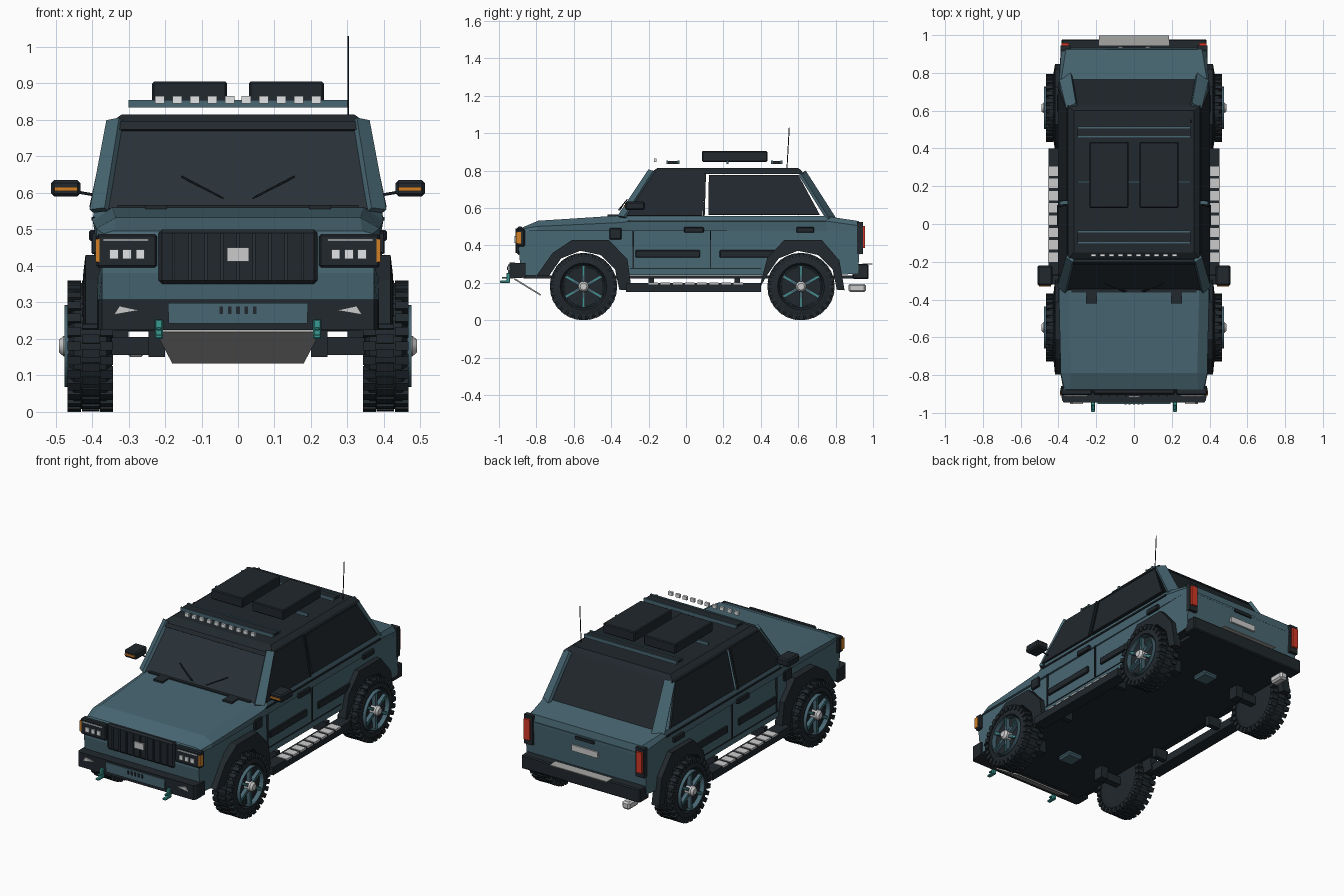
import bpy, bmesh, math
from mathutils import Vector, Matrix

if "Cube" in bpy.data.objects:
    bpy.data.objects.remove(bpy.data.objects["Cube"])


def material(name, r, g, b):
    m = bpy.data.materials.new(name)
    m.use_nodes = True
    m.diffuse_color = (r, g, b, 1)
    m.node_tree.nodes["Principled BSDF"].inputs["Base Color"].default_value = (r, g, b, 1)
    return m


PAINT = material("blue grey paint", .064, .134, .168)
BLACK = material("black plastic", .015, .021, .026)
GLASS = material("dark glass", .021, .031, .040)
SILVER = material("silver", .6, .6, .6)
WHITE = material("white lamp", .8, .82, .84)
GREY = material("skid grey", .38, .38, .37)
TEAL = material("bright teal", .04, .32, .29)
ORANGE = material("amber lamp", .65, .22, .02)
RED = material("red lamp", .65, .04, .02)


def finish(name, bm, mat, mirror=False, bevel=0, smooth=False):
    if mirror:
        copy = bmesh.ops.duplicate(bm, geom=bm.verts[:] + bm.edges[:] + bm.faces[:])["geom"]
        for v in copy:
            if isinstance(v, bmesh.types.BMVert):
                v.co.x *= -1
    bmesh.ops.recalc_face_normals(bm, faces=bm.faces)
    me = bpy.data.meshes.new(name)
    bm.to_mesh(me)
    bm.free()
    me.materials.append(mat)
    ob = bpy.data.objects.new(name, me)
    bpy.context.collection.objects.link(ob)
    if smooth:
        me.polygons.foreach_set("use_smooth", [True] * len(me.polygons))
        me.set_sharp_from_angle(angle=math.radians(35))
    if bevel:
        mod = ob.modifiers.new("bevel", "BEVEL")
        mod.width, mod.segments = bevel, 1
    return ob


def add_box(bm, b, rot=None):
    """b = x0, x1, y0, y1, z0, z1"""
    c = Vector(((b[0] + b[1]) / 2, (b[2] + b[3]) / 2, (b[4] + b[5]) / 2))
    s = Matrix.Diagonal((b[1] - b[0], b[3] - b[2], b[5] - b[4], 1))
    bmesh.ops.create_cube(bm, size=1, matrix=(rot or Matrix()) @ Matrix.Translation(c) @ s)


def boxes(name, mat, *bounds, **kw):
    bm = bmesh.new()
    for b in bounds:
        add_box(bm, b)
    return finish(name, bm, mat, **kw)


def loft(name, mat, *rings, **kw):
    """Skin a row of matching rings and cap both ends"""
    bm = bmesh.new()
    rows = [[bm.verts.new(p) for p in r] for r in rings]
    bm.faces.new(rows[0])
    bm.faces.new(rows[-1])
    for a, b in zip(rows, rows[1:]):
        for i in range(len(a)):
            j = (i + 1) % len(a)
            bm.faces.new((a[i], a[j], b[j], b[i]))
    return finish(name, bm, mat, **kw)


def plate(name, mat, pts, thick, **kw):
    p = [Vector(q) for q in pts]
    n = (p[1] - p[0]).cross(p[2] - p[0]).normalized() * thick
    return loft(name, mat, p, [q + n for q in p], **kw)


def sym(half):
    """Closed ring from its +x half"""
    return half + [(-x, y, z) for x, y, z in reversed(half)]


def tube(name, mat, a, b, r, n=12, **kw):
    a, b = Vector(a), Vector(b)
    m = Matrix.Translation((a + b) / 2) @ (b - a).to_track_quat("Z", "Y").to_matrix().to_4x4()
    bm = bmesh.new()
    bmesh.ops.create_cone(bm, cap_ends=True, segments=n, radius1=r, radius2=r,
                          depth=(b - a).length, matrix=m)
    return finish(name, bm, mat, smooth=n > 8, **kw)


AXLES = (-.548, .615)
HUB_Z = .18


def arc(r, start, end, n=6):
    """Points (y, z) around a wheel centre, front to back"""
    angles = [math.radians(start + (end - start) * i / (n - 1)) for i in range(n)]
    return [(r * math.cos(a), r * math.sin(a)) for a in angles]


# Lower hull with open wheel arches, narrowed at the nose
hull = [(-.88, .24)] + [(c + y, HUB_Z + z) for c in AXLES for y, z in arc(.197, 162, 18)]
hull += [(.92, .25), (.935, .49), (-.885, .48), (-.895, .38)]
body = loft("body_hull", PAINT,
            *[[(s * (.372 if y < -.87 else .388), y, z) for y, z in hull] for s in (-1, 1)])
body.data.materials.append(BLACK)
for f in body.data.polygons:
    if abs(f.normal.x) < .5 and f.center.z < .4 and abs(f.center.y) < .87:
        f.material_index = 1

# Chamfered bonnet, shoulders and rear deck, lofted front to back
loft("body_shoulder", PAINT, *[sym([(xb, yb, .478), (xs, yt, zs), (xt, yt, zt)])
     for xb, yb, xs, yt, zs, zt, xt in ((.372, -.885, .368, -.875, .488, .496, .34),
                                        (.388, -.8, .388, -.79, .502, .532, .335),
                                        (.39, -.35, .398, -.35, .522, .56, .345),
                                        (.39, -.3, .398, -.3, .53, .556, .393),
                                        (.39, .75, .396, .75, .53, .556, .388),
                                        (.388, .935, .385, .925, .505, .53, .36))])
boxes("floor_pan", BLACK, (-.337, .337, -.87, .92, .222, .24))
boxes("bonnet_hinges", BLACK, (.195, .255, -.42, -.36, .548, .566), mirror=True)
boxes("cowl_strip", BLACK, (-.33, .33, -.362, -.345, .55, .566))

# Cabin: separate panes, pillars and roof
plate("windscreen", GLASS, sym([(.365, -.345, .552), (.325, -.185, .785)]), .008)
plate("windscreen_trim", BLACK, sym([(.328, -.203, .768), (.325, -.19, .79)]), .012)
plate("rear_window", BLACK, sym([(.365, .765, .552), (.325, .625, .785)]), .008)
plate("front_pillars", PAINT, [(.355, -.355, .55), (.396, -.32, .545), (.35, -.165, .79),
                               (.315, -.19, .797)], .018, mirror=True)
plate("rear_pillars", PAINT, [(.335, .8, .55), (.396, .765, .545), (.36, .615, .785),
                              (.308, .64, .8)], .018, mirror=True)
plate("front_door_glass", BLACK, [(.39, -.315, .557), (.39, .088, .557), (.342, .1, .785),
                                  (.342, -.185, .785)], .012, mirror=True)
plate("rear_door_glass", BLACK, [(.39, .12, .562), (.39, .715, .562), (.342, .6, .775),
                                 (.342, .122, .775)], .012, mirror=True)
plate("door_pillar_trim", BLACK, [(.396, .09, .557), (.396, .1, .557), (.348, .107, .785),
                                  (.348, .097, .785)], .012, mirror=True)
loft("roof", BLACK, sym([(.352, -.195, .782), (.352, .63, .782)]),
     sym([(.345, -.18, .796), (.345, .62, .796)]),
     sym([(.318, -.15, .815), (.318, .6, .815)]))
for s in (-1, 1):
    tube("wiper", BLACK, (s * .155, -.315, .645), (s * .05, -.36, .59), .003, 6)
    tube("wiper_arm", BLACK, (s * .14, -.325, .635), (s * .04, -.355, .585), .002, 6)

# Roof rack, lamps and cargo boxes
boxes("rack_rails", PAINT, *[(-.3, .3, y, y + .01, .834, .854)
                             for y in (-.105, -.045, .217, .455, .505)])
boxes("rack_slats", BLACK, (-.298, .298, -.095, -.045, .836, .85),
      (-.298, .298, .465, .505, .836, .85))
boxes("cargo_boxes", BLACK, (.03, .235, .085, .435, .847, .905), mirror=True, bevel=.005)
boxes("roof_lamps", WHITE, *[(x * .048 + .01, x * .048 + .036, -.172, -.158, .845, .865)
                             for x in range(5)], mirror=True)
tube("aerial", BLACK, (.302, .54, .815), (.302, .552, 1.03), .0025, 6)

# Front end
boxes("grille", BLACK, (-.218, .218, -.905, -.87, .35, .5), bevel=.01)
boxes("grille_slats", GLASS, *[(x * .044 - .004, x * .044 + .004, -.912, -.9, .36, .49)
                               for x in range(-4, 5)])
boxes("grille_plate", SILVER, (-.03, .03, -.918, -.91, .412, .45))
boxes("headlamp_housings", BLACK, (.222, .388, -.905, -.862, .395, .487), mirror=True, bevel=.006)
boxes("headlamps", WHITE, *[(x, x + .024, -.912, -.9, .418, .444) for x in (.256, .292, .328)],
      (.245, .37, -.91, -.9, .468, .473), mirror=True)
boxes("indicators", ORANGE, (.38, .391, -.908, -.882, .41, .473), mirror=True)
loft("front_bumper", BLACK, sym([(.372, -.945, .224), (.382, -.93, .224), (.386, -.858, .228)]),
     sym([(.372, -.945, .308), (.382, -.93, .308), (.386, -.858, .305)]))
plate("bumper_panel", PAINT, [(-.19, -.944, .242), (.19, -.944, .242), (.192, -.944, .298),
                              (-.192, -.944, .298)], .008)
boxes("bumper_slits", BLACK, *[(x * .023 - .005, x * .023 + .005, -.956, -.95, .268, .288)
                               for x in range(-2, 3)])
plate("fog_lamps", SILVER, [(.27, -.945, .278), (.34, -.945, .266), (.325, -.945, .29)], .008,
      mirror=True)
boxes("tow_hooks", TEAL, (.206, .228, -.96, -.94, .2, .253), (.206, .228, -.995, -.945, .2, .212),
      (.21, .224, -.985, -.95, .222, .232), mirror=True, bevel=.003)
plate("skid_plate", GREY, sym([(.225, -.92, .218), (.18, -.78, .132)]), .008)

# Rear end
boxes("rear_bumper", BLACK, (-.385, .385, .89, .977, .22, .3), bevel=.006)
boxes("bumper_step", GREY, (-.185, .185, .945, .998, .297, .302))
boxes("tail_lamp_housings", BLACK, (.335, .39, .915, .945, .355, .525), mirror=True)
boxes("tail_lamps", RED, (.345, .383, .94, .957, .385, .505), mirror=True)
boxes("rear_plate", SILVER, (-.085, .085, .925, .94, .39, .425))
boxes("tailgate_handle", BLACK, (-.06, .06, .928, .942, .465, .482))
boxes("exhaust", SILVER, (-.305, -.255, .868, .962, .15, .195), bevel=.01)

# Door details
boxes("side_mouldings", BLACK, (.385, .4, -.27, .075, .335, .375), (.385, .4, .18, .475, .335, .375),
      mirror=True, bevel=.004)
boxes("door_handles", BLACK, (.388, .408, -.01, .095, .468, .498), (.388, .408, .59, .685, .468, .498),
      mirror=True, bevel=.004)
boxes("wing_vents", BLACK, (.385, .402, -.41, -.345, .432, .492), mirror=True, bevel=.004)
boxes("door_seams", BLACK, (.385, .394, -.285, -.279, .28, .48), (.385, .394, .127, .133, .28, .48),
      (.385, .392, -.3, .4, .275, .28), (.385, .402, -.31, .75, .524, .533), mirror=True)

# Running boards with bright treads on top
boxes("running_boards", BLACK, (.378, .452, -.32, .4, .152, .198), (.3, .39, -.2, -.17, .165, .225),
      (.3, .39, .26, .29, .165, .225), mirror=True)
boxes("board_treads", SILVER, *[(.39, .455, -.2 + i * .065, -.15 + i * .065, .192, .202)
                                for i in range(8)], mirror=True)

# Door mirrors
boxes("mirror_housings", BLACK, (.432, .512, -.325, -.22, .59, .635), mirror=True, bevel=.008)
boxes("mirror_indicators", ORANGE, (.44, .503, -.331, -.32, .605, .616), mirror=True)
for s in (-1, 1):
    tube("mirror_arm", BLACK, (s * .37, -.27, .59), (s * .44, -.27, .602), .004, 6)

# Wheel arch flares, longer behind the front wheel
inner = arc(.192, 162, -5)
outers = ([(-.25, .06), (-.165, .18), (-.06, .25), (.135, .25), (.235, .145), (.258, -.02)],
          [(-.225, -.015), (-.18, .155), (-.088, .25), (.11, .25), (.205, .14), (.233, -.02)])
for c, outer in zip(AXLES, outers):
    bm = bmesh.new()
    rows = [[bm.verts.new((x, c + y, HUB_Z + z)) for y, z in path]
            for x, path in ((.37, inner), (.425, inner), (.418, outer), (.37, outer))]
    for r, q in zip(rows, rows[1:] + rows[:1]):
        for i in range(len(inner) - 1):
            bm.faces.new((r[i], r[i + 1], q[i + 1], q[i]))
    for i in (0, -1):
        bm.faces.new([r[i] for r in rows])
    finish("wheel_flare", bm, BLACK, mirror=True)


def lathe(name, mat, profile, c, n=36):
    """Spin (x, radius) points around the axle line"""
    bm = bmesh.new()
    vs = [bm.verts.new((x, c, HUB_Z + r)) for x, r in profile]
    es = [bm.edges.new(e) for e in zip(vs, vs[1:])]
    bmesh.ops.spin(bm, geom=vs + es, cent=(0, c, HUB_Z), axis=(1, 0, 0),
                   angle=math.tau, steps=n, use_merge=False)
    bmesh.ops.remove_doubles(bm, verts=bm.verts, dist=.0002)
    return finish(name, bm, mat, mirror=True, smooth=True)


def radial(name, mat, c, count, bounds):
    """Boxes placed around the axle line"""
    bm = bmesh.new()
    for i in range(count):
        for k, b in enumerate(bounds):
            ang = math.tau * (i + .5 * (k % 2)) / count
            add_box(bm, b, Matrix.Translation((0, c, HUB_Z)) @ Matrix.Rotation(ang, 4, "X"))
    return finish(name, bm, mat, mirror=True)


# Wheels
for c in AXLES:
    lathe("tyre", BLACK, [(.345, .0), (.345, .12), (.348, .155), (.36, .173), (.45, .173),
                          (.462, .155), (.465, .125), (.45, .115), (.44, .0)], c)
    radial("tyre_tread", BLACK, c, 28, [(.342, .378, -.012, .012, .15, .18),
                                        (.38, .428, -.012, .012, .15, .179),
                                        (.43, .467, -.012, .012, .15, .18)])
    lathe("rim_ring", PAINT, [(.44, .113), (.476, .112), (.476, .107), (.44, .105)], c)
    radial("rim_spokes", PAINT, c, 6, [(.445, .468, -.009, .009, .02, .108)])
    radial("spoke_accents", TEAL, c, 6, [(.455, .471, -.003, .003, .06, .106)])
    lathe("hub_cap", SILVER, [(.44, .03), (.478, .028), (.49, .018), (.49, 0)], c, 16)
    boxes("axle_stubs", BLACK, (.2, .35, c - .02, c + .02, .155, .205),
          (.2, .245, c - .03, c + .03, .15, .225), mirror=True)
    boxes("differential_cover", PAINT, (-.05, .05, c - .05, c + .05, .195, .225), bevel=.01)
